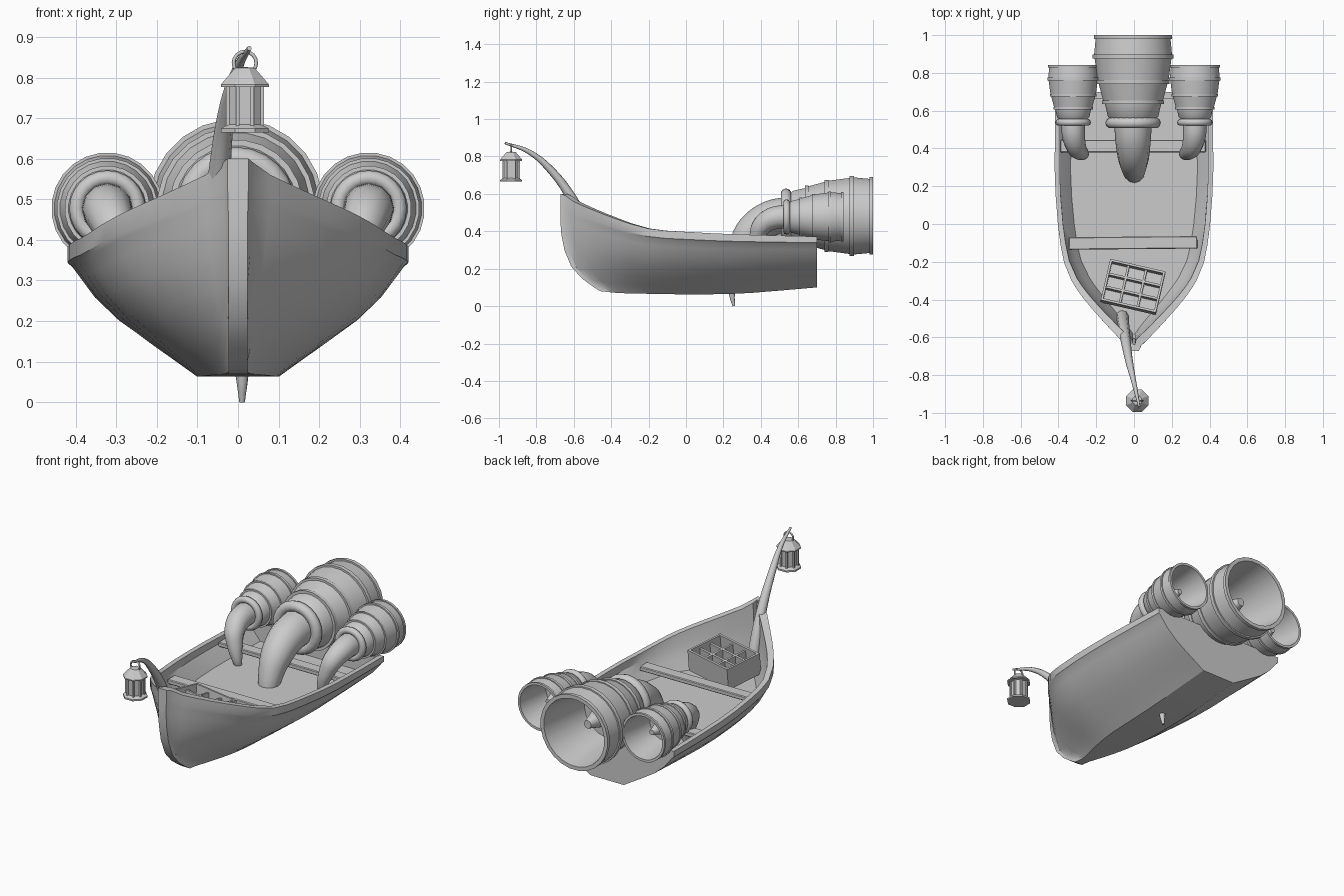
import bpy, bmesh
from math import sin, cos, pi, radians
from mathutils import Matrix, Vector

if "Cube" in bpy.data.objects:
    bpy.data.objects.remove(bpy.data.objects["Cube"])


def smooth(obj, angle=35):
    bpy.ops.object.select_all(action='DESELECT')
    obj.select_set(True)
    bpy.context.view_layer.objects.active = obj
    bpy.ops.object.shade_smooth_by_angle(angle=radians(angle))


def finish(name, bm, angle=35):
    bmesh.ops.remove_doubles(bm, verts=bm.verts, dist=1e-5)
    bmesh.ops.recalc_face_normals(bm, faces=bm.faces)
    me = bpy.data.meshes.new(name)
    bm.to_mesh(me)
    bm.free()
    obj = bpy.data.objects.new(name, me)
    bpy.context.collection.objects.link(obj)
    if angle:
        smooth(obj, angle)
    return obj


def interp(table, t):
    """Smooth interpolation of (position, value) pairs."""
    n = len(table)
    slope = lambda i: ((table[min(i + 1, n - 1)][1] - table[max(i - 1, 0)][1]) /
                       (table[min(i + 1, n - 1)][0] - table[max(i - 1, 0)][0]))
    for i in range(n - 1):
        (a, va), (b, vb) = table[i], table[i + 1]
        if t <= b + 1e-9:
            h, u = b - a, (t - a) / (b - a)
            return ((2*u**3 - 3*u*u + 1) * va + (u**3 - 2*u*u + u) * h * slope(i) +
                    (3*u*u - 2*u**3) * vb + (u**3 - u*u) * h * slope(i + 1))
    return table[-1][1]


def lathe(name, profile, matrix, n=24, angle=35):
    """Revolve (radius, height) points round local z."""
    bm = bmesh.new()
    rings = [[bm.verts.new((r * cos(2*pi*(i + .5)/n), r * sin(2*pi*(i + .5)/n), h))
              for i in range(n)] if r > 0 else [bm.verts.new((0, 0, h))] * n
             for r, h in profile]
    for a, b in zip(rings, rings[1:]):
        for i in range(n):
            j = (i + 1) % n
            quad = list(dict.fromkeys((a[i], a[j], b[j], b[i])))
            bm.faces.new(quad)
    bm.transform(matrix)
    return finish(name, bm, angle)


def tube(name, pts, res=4):
    """Tapered round tube through (x, y, z, radius) points."""
    cu = bpy.data.curves.new(name, 'CURVE')
    cu.dimensions = '3D'
    cu.bevel_depth, cu.bevel_resolution = 1, res
    cu.use_fill_caps = True
    cu.resolution_u = 5
    sp = cu.splines.new('BEZIER')
    sp.bezier_points.add(len(pts) - 1)
    for bp, (x, y, z, r) in zip(sp.bezier_points, pts):
        bp.co, bp.radius = (x, y, z), r
        bp.handle_left_type = bp.handle_right_type = 'AUTO'
    obj = bpy.data.objects.new(name, cu)
    bpy.context.collection.objects.link(obj)
    bpy.ops.object.select_all(action='DESELECT')
    obj.select_set(True)
    bpy.context.view_layer.objects.active = obj
    bpy.ops.object.convert(target='MESH')
    smooth(bpy.context.object, 50)


def boxes(name, parts, matrix, bevel=0):
    """One mesh from (centre, size) boxes."""
    bm = bmesh.new()
    for c, s in parts:
        bmesh.ops.create_cube(bm, size=1, matrix=Matrix.Translation(c) @ Matrix.Diagonal((*s, 1)))
    if bevel:
        bmesh.ops.bevel(bm, geom=bm.edges[:], offset=bevel, segments=1, affect='EDGES')
    bm.transform(matrix)
    return finish(name, bm, 0)


def torus(name, loc, major, minor, seg=24):
    bpy.ops.mesh.primitive_torus_add(location=loc, rotation=(pi/2, 0, 0), major_radius=major,
                                     minor_radius=minor, major_segments=seg, minor_segments=10)
    bpy.context.object.name = name
    smooth(bpy.context.object, 50)


# Hull: closed cross-section loops lofted from bow to stern
WIDTH = [(0, .026), (.02, .038), (.05, .08), (.12, .17), (.2, .265), (.27, .33),
         (.34, .37), (.49, .403), (.7, .42), (1, .415)]
SHEER = [(0, .6), (.02, .59), (.05, .56), (.2, .475), (.34, .415), (.49, .397), (.7, .383), (1, .372)]
KEEL = [(0, .08), (.1, .069), (.6, .065), (1, .1)]
FULL = [(0, .25), (.42, .7), (.6, .84), (.85, .975), (.88, 1), (1, 1)]
STEM = [(0, -.46), (.05, -.5), (.2, -.595), (.42, -.65), (.65, -.67), (1, -.672)]
FLOOR = .27
ROWS = [0, .05, .13, .25, .42, .6, .75, .85, .88, 1]
STATIONS = [0, .02, .05, .085, .12, .16, .2, .235, .27, .34, .41, .49, .6, .7, .85, 1]


def hull_point(s, f, inset=0):
    y0 = interp(STEM, f)
    y = y0 + inset * 1.3 + (.7 - y0 - inset * 2.6) * s
    w = max(interp(WIDTH, s) * interp(FULL, f) - inset, .024 - inset * .7)
    zb = interp(KEEL, s)
    return Vector((w, y, zb + (interp(SHEER, s) - zb) * f))


bm = bmesh.new()
loops = []
for s in STATIONS:
    zb = interp(KEEL, s)
    ff = (FLOOR - zb) / (interp(SHEER, s) - zb)
    half = [hull_point(s, f) for f in ROWS]
    half += [hull_point(s, 1 - (1 - ff) * k / 3, .027) for k in range(4)]
    loops.append([bm.verts.new(p) for p in half] +
                 [bm.verts.new((-p.x, p.y, p.z)) for p in reversed(half)])
n = len(loops[0])
for a, b in zip(loops, loops[1:]):
    for i in range(n):
        j = (i + 1) % n
        bm.faces.new((a[i], a[j], b[j], b[i]))
for lp in (loops[0], loops[-1]):        # stem and transom
    for i in range(n // 2 - 1):
        bm.faces.new((lp[i], lp[i + 1], lp[n - 2 - i], lp[n - 1 - i]))
finish("hull", bm, 32)

# Bench planks
for name, x, y, length, tilt in (("front_seat", -.005, -.1, .68, .5), ("rear_seat", -.005, .412, .77, 0)):
    boxes(name, [((0, 0, 0), (length, .066, .025))],
          Matrix.Translation((x, y, .345)) @ Matrix.Rotation(radians(tilt), 4, 'Z'), .004)

# Crate with a 3 x 3 grid of cells
L, W, H, T = .30, .225, .12, .012
parts = [((0, 0, -H/2 + T/2), (L, W, T))]
for i in range(4):
    k, h = i / 3 - .5, H if i in (0, 3) else H * .85
    parts += [((k * (L - T), 0, (h - H)/2), (T, W, h)), ((0, k * (W - T), (h - H)/2), (L, T, h))]
boxes("crate", parts, Matrix.Translation((-.005, -.333, .37)) @ Matrix.Rotation(radians(-6), 4, 'X')
      @ Matrix.Rotation(radians(-13), 4, 'Z'))

# Engines: nozzle with bands, collar ring and horn-shaped pipe
NOZZLE = [(0, 0), (.115, 0), (.135, .02), (.15, .085), (.165, .085), (.165, .105), (.16, .105),
          (.183, .19), (.195, .19), (.195, .212), (.19, .212), (.205, .325), (.216, .325),
          (.216, .347), (.208, .347), (.2, .43), (.209, .43), (.209, .45), (.188, .45),
          (.145, .15), (.075, .15), (.022, .33), (0, .33)]


def engine(name, x, y, z, scale):
    lathe(name + "_nozzle", NOZZLE,
          Matrix.Translation((x, y, z)) @ Matrix.Rotation(-pi/2, 4, 'X') @ Matrix.Scale(scale, 4))
    torus(name + "_collar", (x, y - .015, z), .118 * scale, .029 * scale)


engine("centre_engine", -.005, .55, .482, 1)
tube("centre_pipe", [(-.005, .55, .485, .1), (-.005, .45, .468, .095), (-.003, .35, .405, .083),
                     (0, .285, .3, .062), (.005, .25, .17, .035), (.01, .246, .06, .015),
                     (.01, .256, 0, .007)])
for side, sx in (("left", -1), ("right", 1)):
    engine(side + "_engine", sx * .322, .553, .477, .64)
    tube(side + "_pipe", [(sx * .322, .56, .477, .064), (sx * .32, .47, .47, .061),
                          (sx * .305, .405, .43, .053), (sx * .285, .38, .37, .042),
                          (sx * .265, .37, .3, .028), (sx * .255, .375, .24, .012)])

# Curved lamp pole
tube("lamp_pole", [(-.062, -.49, .27, .034), (-.055, -.545, .44, .031), (-.045, -.61, .575, .027),
                   (-.025, -.73, .735, .02), (.0, -.84, .825, .013), (.028, -.968, .872, .006)], 2)

# Eight-sided lantern with posts and hanging ring
LX, LY = .017, -.935
at = Matrix.Translation((LX, LY, 0))
lathe("lantern_base", [(0, .665), (.064, .665), (.064, .674), (.046, .684), (0, .684)], at, 8, 20)
lathe("lantern_glass", [(0, .68), (.044, .68), (.044, .785), (0, .785)], at, 8, 20)
lathe("lantern_roof", [(0, .775), (.064, .777), (.064, .783), (.026, .824), (0, .826)], at, 8, 20)
posts = []
for i in range(8):
    a = 2 * pi * (i + .5) / 8
    posts.append(((.046 * cos(a), .046 * sin(a), .73), (.009, .009, .1)))
boxes("lantern_posts", posts, at)
torus("lantern_ring", (LX, LY, .836), .028, .0045, 16)
